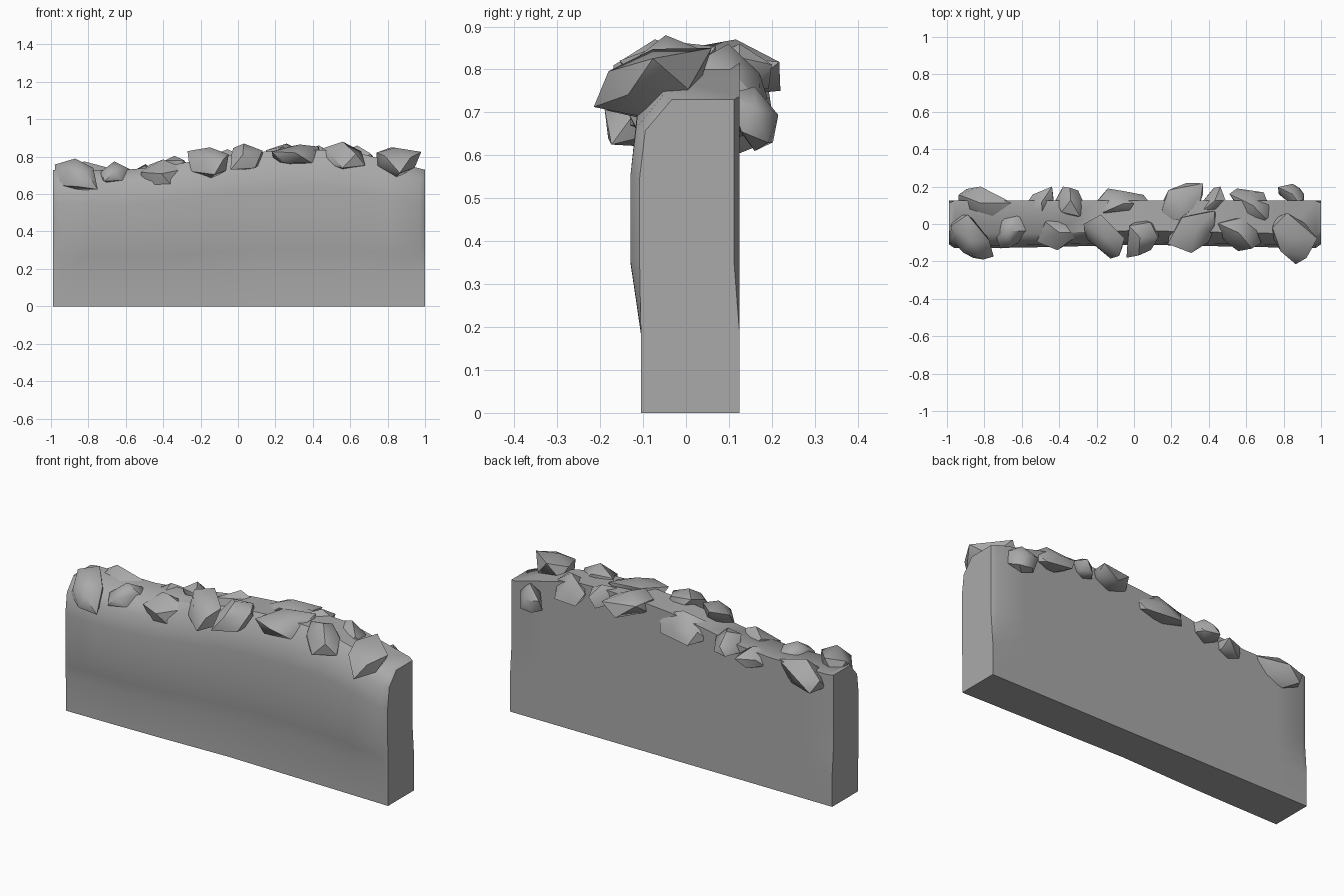
import bpy, bmesh, math, random
from mathutils import Vector

cube = bpy.data.objects.get("Cube")
if cube:
    bpy.data.objects.remove(cube)

stone = bpy.data.materials.new("grey_stone")
stone.use_nodes = True
GREY = (0.4, 0.4, 0.4, 1)
stone.diffuse_color = GREY
stone.node_tree.nodes["Principled BSDF"].inputs["Base Color"].default_value = GREY


def finish(name, bm, angle):
    bmesh.ops.recalc_face_normals(bm, faces=bm.faces)
    mesh = bpy.data.meshes.new(name)
    bm.to_mesh(mesh)
    bm.free()
    mesh.materials.append(stone)
    obj = bpy.data.objects.new(name, mesh)
    bpy.context.collection.objects.link(obj)
    bpy.ops.object.select_all(action="DESELECT")
    obj.select_set(True)
    bpy.context.view_layer.objects.active = obj
    bpy.ops.object.shade_smooth_by_angle(angle=math.radians(angle))


def interp(points, t):
    for (a, va), (b, vb) in zip(points, points[1:]):
        if t <= b:
            return va + (vb - va) * max(0, t - a) / (b - a)
    return points[-1][1]


# Wall: cross-sections along x with a sagging top and a swollen front
CREST = [(-1, .73), (-.5, .73), (-.25, .775), (0, .815), (.3, .84), (.6, .83), (.8, .78), (1, .73)]
FOOT = [(-1, -.105), (-.5, -.1), (0, -.085), (.5, -.095), (1, -.105)]
SWELL = [(0, 0), (.25, 0), (.48, -.025), (.75, -.025), (.9, -.012), (1, .05)]
LEVELS = [0, .25, .36, .48, .62, .75, .9, 1]
STATIONS = [-.99, -.96, -.8, -.6, -.4, -.2, 0, .2, .4, .6, .8, .97, 1]

bm = bmesh.new()
rings = []
for x in STATIONS:
    end = x in (STATIONS[0], STATIONS[-1])
    top = interp(CREST, x)
    front = []
    back = []
    for t in LEVELS:
        # the end corners are worn round above the foot
        worn = .022 * min(1, max(0, (t - .25) / .23)) if end else 0
        y = interp(FOOT, x) + interp(SWELL, t)
        front.append(bm.verts.new((x, y + worn, t * top)))
        back.append(bm.verts.new((x, .125 - worn * .6, t * top)))
    rings.append(front + back[::-1])
for a, b in zip(rings, rings[1:]):
    for i in range(len(a)):
        j = (i + 1) % len(a)
        bm.faces.new((a[i], a[j], b[j], b[i]))
n = len(LEVELS)
for ring in (rings[0], rings[-1]):
    for i in range(n - 1):
        bm.faces.new((ring[i], ring[i + 1], ring[2 * n - 2 - i], ring[2 * n - 1 - i]))
finish("wall", bm, 50)


# Boulders: chipped lumps fitted between two corners
def boulder(name, seed, low, high, lean, tilt):
    rng = random.Random(seed)
    bm = bmesh.new()
    bmesh.ops.create_icosphere(bm, subdivisions=1, radius=1)
    for v in bm.verts:
        v.co *= rng.uniform(.72, 1.2)
        v.co.x += lean * v.co.y
        v.co.z += tilt * v.co.y
    hull = bmesh.ops.convex_hull(bm, input=bm.verts)
    loose = set(hull["geom_interior"]) | set(hull["geom_unused"])
    bmesh.ops.delete(bm, geom=[g for g in loose if isinstance(g, bmesh.types.BMVert)], context="VERTS")
    for axis in range(3):
        values = [v.co[axis] for v in bm.verts]
        bottom, size = min(values), max(values) - min(values)
        for v in bm.verts:
            v.co[axis] = low[axis] + (v.co[axis] - bottom) / size * (high[axis] - low[axis])
    finish(name, bm, 42)


# x range, y range, z range, sideways lean
FRONT = [
    (-.98, -.75, -.19, .05, .62, .79, -.5),
    (-.74, -.56, -.13, .07, .64, .775, .4),
    (-.52, -.28, -.14, .05, .61, .785, .4),
    (-.27, -.05, -.185, .05, .68, .85, -.6),
    (-.04, .13, -.18, .03, .73, .87, .4),
    (.18, .45, -.155, .07, .75, .865, .5),
    (.45, .68, -.145, .03, .725, .88, -.3),
    (.74, .98, -.215, .06, .685, .85, -.5),
]
BACK = [
    (-.94, -.65, .01, .2, .6, .775, -.3),
    (-.57, -.43, .05, .2, .64, .76, .3),
    (-.42, -.27, .04, .2, .67, .805, -.4),
    (-.21, .09, .03, .19, .68, .84, -.2),
    (.15, .37, .02, .22, .74, .87, .5),
    (.37, .49, .07, .2, .75, .86, .2),
    (.51, .74, 0, .19, .71, .86, -.6),
    (.77, .91, .1, .215, .61, .76, -.3),
]
for side, rows, tilt in (("front", FRONT, .3), ("back", BACK, -.3)):
    for i, (x0, x1, y0, y1, z0, z1, lean) in enumerate(rows):
        boulder(f"{side}_boulder_{i + 1}", i + 11 * len(side), (x0, y0, z0), (x1, y1, z1), lean, tilt)
